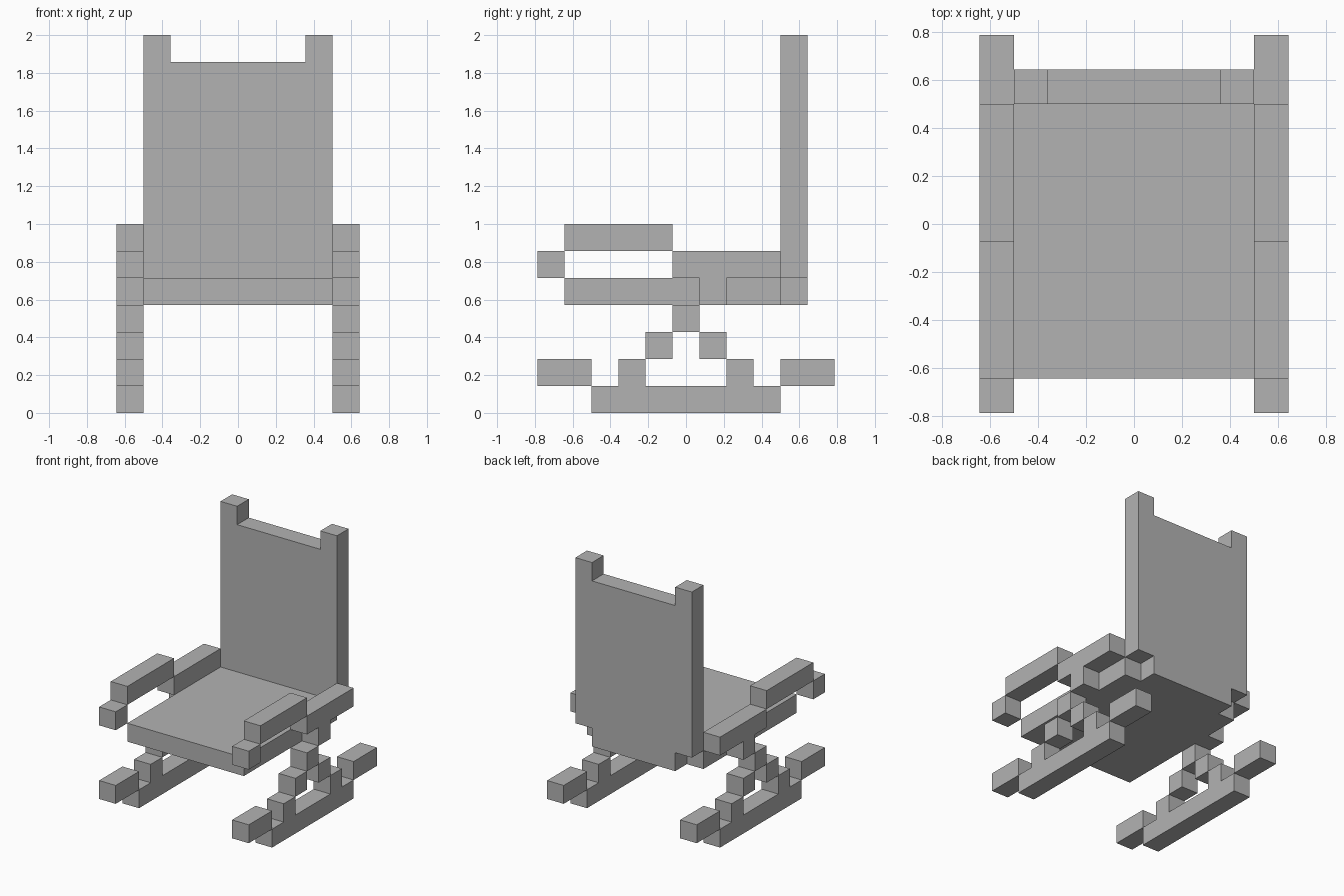
import bpy
import bmesh
from mathutils import Vector

cube = bpy.data.objects.get("Cube")
if cube:
    bpy.data.objects.remove(cube, do_unlink=True)

U = 1 / 7  # edge length of one block; all parts are measured in blocks

gray = bpy.data.materials.new("plain gray")
gray.use_nodes = True
gray.diffuse_color = (0.45, 0.45, 0.45, 1)
gray.node_tree.nodes["Principled BSDF"].inputs["Base Color"].default_value = gray.diffuse_color


def extrude_profile(name, points, axis, start, end):
    """Extrude a flat outline along x (points are y, z) or y (points are x, z)."""
    def place(p, depth):
        return Vector((depth, p[0], p[1]) if axis == "x" else (p[0], depth, p[1])) * U

    bm = bmesh.new()
    face = bm.faces.new([bm.verts.new(place(p, start)) for p in points])
    grown = bmesh.ops.extrude_face_region(bm, geom=[face], use_keep_orig=True)
    shift = place((0, 0), end - start)
    moved = [v for v in grown["geom"] if isinstance(v, bmesh.types.BMVert)]
    bmesh.ops.translate(bm, verts=moved, vec=shift)
    bmesh.ops.recalc_face_normals(bm, faces=bm.faces)
    mesh = bpy.data.meshes.new(name)
    bm.to_mesh(mesh)
    bm.free()
    mesh.materials.append(gray)
    obj = bpy.data.objects.new(name, mesh)
    bpy.context.collection.objects.link(obj)
    return obj


def rect(a0, a1, z0, z1):
    return [(a0, z0), (a1, z0), (a1, z1), (a0, z1)]


def mirrored(half):
    """Complete a symmetric outline from its positive half."""
    return half + [(-a, z) for a, z in reversed(half)]


# Seat slab and backrest with raised corner posts and a narrower foot
extrude_profile("seat", rect(-4.5, 3.5, 4, 5), "x", -3.5, 3.5)
back_half = [(2.5, 4), (2.5, 5), (3.5, 5), (3.5, 14), (2.5, 14), (2.5, 13)]
extrude_profile("backrest", mirrored(back_half), "y", 3.5, 4.5)

# Side parts, each an outline in y and z
runner_half = [(3.5, 0), (3.5, 1), (2.5, 1), (2.5, 2), (1.5, 2), (1.5, 1)]
rear_arm = [(0.5, 4), (1.5, 4), (1.5, 5), (3.5, 5), (3.5, 6), (-0.5, 6), (-0.5, 5), (0.5, 5)]
side_parts = {
    "runner": mirrored(runner_half),
    "runner_front_tip": rect(-5.5, -3.5, 1, 2),
    "runner_rear_tip": rect(3.5, 5.5, 1, 2),
    "front_strut": rect(-1.5, -0.5, 2, 3),
    "rear_strut": rect(0.5, 1.5, 2, 3),
    "strut_top": rect(-0.5, 0.5, 3, 4),
    "armrest_rear": rear_arm,
    "armrest_front": rect(-4.5, -0.5, 6, 7),
    "armrest_tip": rect(-5.5, -4.5, 5, 6),
}
for side, sign in (("left", 1), ("right", -1)):
    for part, outline in side_parts.items():
        extrude_profile(f"{side}_{part}", outline, "x", 3.5 * sign, 4.5 * sign)
